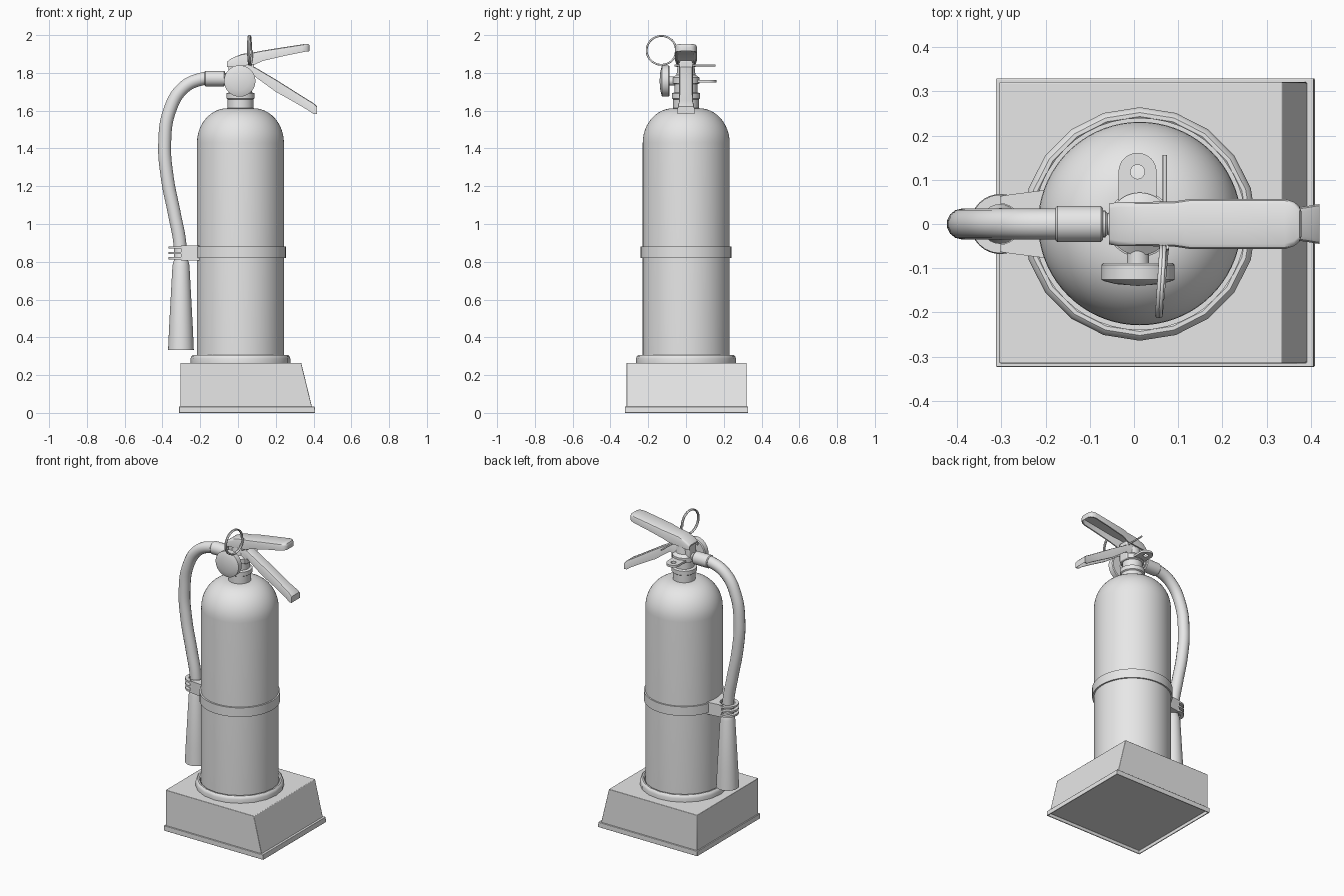
import bpy, bmesh
from math import pi, sin, cos, radians
from mathutils import Matrix

cube = bpy.data.objects.get("Cube")
if cube:
    bpy.data.objects.remove(cube)

grey = bpy.data.materials.new("light grey")
grey.use_nodes = True
grey.diffuse_color = (0.8, 0.8, 0.8, 1)
grey.node_tree.nodes["Principled BSDF"].inputs["Base Color"].default_value = (0.8, 0.8, 0.8, 1)

CX = 0.013  # tank axis
TO_FRONT = Matrix.Rotation(radians(90), 4, 'X')   # local z points to -y
TO_LEFT = Matrix.Rotation(radians(90), 4, 'Y')    # local z points to +x


def finish(name, bm, angle=35):
    bmesh.ops.remove_doubles(bm, verts=bm.verts, dist=1e-5)
    bmesh.ops.recalc_face_normals(bm, faces=bm.faces)
    me = bpy.data.meshes.new(name)
    bm.to_mesh(me)
    bm.free()
    me.shade_smooth()
    me.set_sharp_from_angle(angle=radians(angle))
    me.materials.append(grey)
    ob = bpy.data.objects.new(name, me)
    bpy.context.collection.objects.link(ob)
    return ob


def lathe(name, profile, at, turn=Matrix(), sides=48, closed=False):
    """Spin (radius, height) points about local z."""
    bm = bmesh.new()
    pts = [bm.verts.new((r, 0, z)) for r, z in profile]
    edges = [bm.edges.new(p) for p in zip(pts, pts[1:])]
    if closed:
        edges.append(bm.edges.new((pts[-1], pts[0])))
    bmesh.ops.spin(bm, geom=pts + edges, cent=(0, 0, 0), axis=(0, 0, 1),
                   angle=2 * pi, steps=sides, use_merge=True)
    bm.transform(Matrix.Translation(at) @ turn)
    return finish(name, bm)


def prism(name, outline, z0, z1, bevel=0.0, recess=0.0):
    """Extrude a plan outline from z0 to z1, with an optional hollow underneath."""
    bm = bmesh.new()
    face = bm.faces.new([bm.verts.new((x, y, z0)) for x, y in outline])
    new = bmesh.ops.extrude_face_region(bm, geom=[face])["geom"]
    bmesh.ops.translate(bm, vec=(0, 0, z1 - z0),
                        verts=[g for g in new if isinstance(g, bmesh.types.BMVert)])
    if recess:
        bmesh.ops.recalc_face_normals(bm, faces=bm.faces)
        under = min(bm.faces, key=lambda f: f.calc_center_median().z)
        for thickness, rise in ((0.008, 0), (0.001, recess)):
            bmesh.ops.inset_region(bm, faces=[under], thickness=thickness)
            bmesh.ops.translate(bm, vec=(0, 0, rise), verts=under.verts)
    ob = finish(name, bm)
    if bevel:
        mod = ob.modifiers.new("soft edges", 'BEVEL')
        mod.width, mod.segments = bevel, 2
    return ob


def block(name, x0, x1, x1_top, y, z0, z1, bevel, recess=0.0):
    """Box with one sloping end on the +x side."""
    ob = prism(name, [(x0, -y), (x1, -y), (x1, y), (x0, y)], z0, z1, bevel, recess)
    for v in ob.data.vertices:
        v.co.y += 0.003
        if v.co.x > 0 and v.co.z > z1 - 0.001:
            v.co.x = x1_top


def tube(name, points, radius):
    cu = bpy.data.curves.new(name, 'CURVE')
    cu.dimensions = '3D'
    cu.bevel_depth, cu.bevel_resolution, cu.resolution_u = radius, 5, 10
    cu.use_fill_caps = True
    sp = cu.splines.new('BEZIER')
    sp.bezier_points.add(len(points) - 1)
    for bp, p in zip(sp.bezier_points, points):
        bp.co = p
        bp.handle_left_type = bp.handle_right_type = 'AUTO'
    cu.materials.append(grey)
    bpy.context.collection.objects.link(bpy.data.objects.new(name, cu))


def channel(name, stations, t=0.008, b=0.012):
    """Loft a downward-open U section through (x, top z, half width, depth); the tip is closed."""
    bm = bmesh.new()
    rows = []
    for x, z, w, d in stations:
        web = d if x == stations[-1][0] else t
        half = [(w - t, -d), (w, -d), (w, -b), (w - b * 0.3, -b * 0.3), (w - b, 0)]
        sec = half + [(-y, h) for y, h in reversed(half)] + [(t - w, -web), (w - t, -web)]
        rows.append([bm.verts.new((x, y, z + h)) for y, h in sec])
    n = len(rows[0])
    for a, c in zip(rows, rows[1:]):
        for i in range(n):
            j = (i + 1) % n
            bm.faces.new((a[i], a[j], c[j], c[i]))
    bm.faces.new(rows[0])
    bm.faces.new(rows[-1])
    finish(name, bm, 40)


def arc(cx, cy, r, a0, a1, n=14):
    return [(cx + r * cos(radians(a0 + (a1 - a0) * i / n)),
             cy + r * sin(radians(a0 + (a1 - a0) * i / n))) for i in range(n + 1)]


# Stand
block("stand_plinth", -0.312, 0.409, 0.406, 0.326, 0, 0.033, 0.002, 0.022)
block("stand_box", -0.305, 0.392, 0.335, 0.318, 0.03, 0.265, 0.003)
lathe("stand_ring", [(0.236, 0.262), (0.264, 0.262), (0.264, 0.288), (0.26, 0.3),
                     (0.252, 0.307), (0.243, 0.307), (0.236, 0.301)], (CX, 0, 0),
      sides=20, closed=True)

# Tank with rounded shoulder
shoulder = [(0.068 + x * 0.162, 1.43 + z * 0.183) for x, z in arc(0, 0, 1, 0, 90, 12)]
lathe("tank", [(0, 0.264), (0.222, 0.264), (0.23, 0.275)] + shoulder + [(0, 1.613)],
      (CX, 0.001, 0), sides=72)
lathe("tank_band", [(0.226, 0.82), (0.24, 0.82), (0.24, 0.88), (0.226, 0.88)],
      (CX, 0, 0), sides=48, closed=True)

# Valve
lathe("valve_neck", [(0, 1.6), (0.068, 1.6), (0.068, 1.66), (0.075, 1.665), (0.075, 1.692),
                     (0.06, 1.697), (0.06, 1.74), (0.071, 1.745), (0.071, 1.775),
                     (0.05, 1.79), (0.045, 1.835), (0, 1.835)], (CX, 0, 0))
prism("valve_block", [(-0.05, -0.035), (0.085, -0.035), (0.085, 0.035), (-0.05, 0.035)],
      1.74, 1.865, 0.006)
lathe("valve_outlet", [(0, -0.09), (0.03, -0.09), (0.03, -0.065), (0.024, -0.06),
                       (0.024, 0), (0, 0)], (0, 0, 1.77), TO_LEFT, 24)

# Hanging tab with its hole, made as two mirrored halves
for side, s in (("left", 1), ("right", -1)):
    half = [(0, 0.02), (0.043, 0.02)] + arc(0, 0.118, 0.043, 0, 90, 8) \
        + arc(0, 0.118, 0.016, 90, -90, 10)
    prism("hanging_tab_" + side, [(0.008 + s * x, y) for x, y in half], 1.748, 1.762)

# Pressure gauge
lathe("gauge", [(0, 0.04), (0.025, 0.04), (0.025, 0.088), (0.078, 0.088), (0.083, 0.093),
                (0.083, 0.126), (0.077, 0.129), (0.05, 0.136), (0, 0.14)],
      (0.009, 0, 1.757), TO_FRONT)

# Handles
channel("top_lever", [(-0.057, 1.86, 0.046, 0.03), (-0.035, 1.877, 0.05, 0.045),
                      (0.02, 1.9, 0.05, 0.062), (0.09, 1.91, 0.051, 0.065),
                      (0.13, 1.918, 0.057, 0.055), (0.25, 1.937, 0.057, 0.046),
                      (0.34, 1.951, 0.057, 0.042), (0.362, 1.954, 0.05, 0.041),
                      (0.374, 1.952, 0.04, 0.038), (0.379, 1.945, 0.028, 0.03)])
channel("carry_handle", [(0.04, 1.85, 0.036, 0.09), (0.09, 1.83, 0.036, 0.05),
                         (0.2, 1.765, 0.036, 0.065), (0.3, 1.702, 0.036, 0.058),
                         (0.375, 1.655, 0.038, 0.055), (0.4, 1.64, 0.042, 0.058),
                         (0.419, 1.622, 0.045, 0.04)])

# Safety pin and double-wound pull ring
tube("safety_pin", [(0.07, -0.06, 1.84), (0.07, 0.05, 1.84), (0.07, 0.156, 1.84)], 0.005)
turns = [i * pi / 6 for i in range(25)]
tube("pull_ring", [(0.056 + 0.001 * a + 0.006 * cos(a), -0.13 + 0.078 * cos(a),
                    1.919 + 0.076 * sin(a)) for a in turns], 0.005)

# Hose, ferrule and nozzle
tube("hose", [(-0.1, 0, 1.772), (-0.19, 0, 1.768), (-0.29, 0, 1.72), (-0.362, 0, 1.6),
              (-0.388, 0, 1.43), (-0.375, 0, 1.25), (-0.336, 0, 1.05), (-0.308, 0, 0.9),
              (-0.303, 0, 0.78)], 0.035)
lathe("hose_ferrule", [(0, -0.178), (0.036, -0.178), (0.041, -0.173), (0.041, -0.075),
                       (0.036, -0.07), (0, -0.07)], (0, 0, 1.77), TO_LEFT, 32)
lathe("nozzle", [(0, 0.4), (0.056, 0.4), (0.06, 0.333), (0.068, 0.333), (0.063, 0.45),
                 (0.045, 0.78), (0.04, 0.8), (0.036, 0.81), (0.036, 0.88), (0, 0.88)],
      (-0.302, 0, 0), sides=32)

# Nozzle clip: a notched bracket and three thin gripping rings
prism("clip_bracket", [(-0.303, 0.063), (-0.27, 0.068), (-0.2, 0.077), (-0.2, -0.077),
                       (-0.27, -0.068), (-0.303, -0.063)] + arc(-0.303, 0, 0.046, -90, 90),
      0.808, 0.887)
for i, z in enumerate((0.818, 0.847, 0.876)):
    lathe(f"clip_ring_{i + 1}", [(0.044, -0.006), (0.066, -0.006), (0.066, 0.006),
                                 (0.044, 0.006)], (-0.303, 0, z), sides=24, closed=True)
